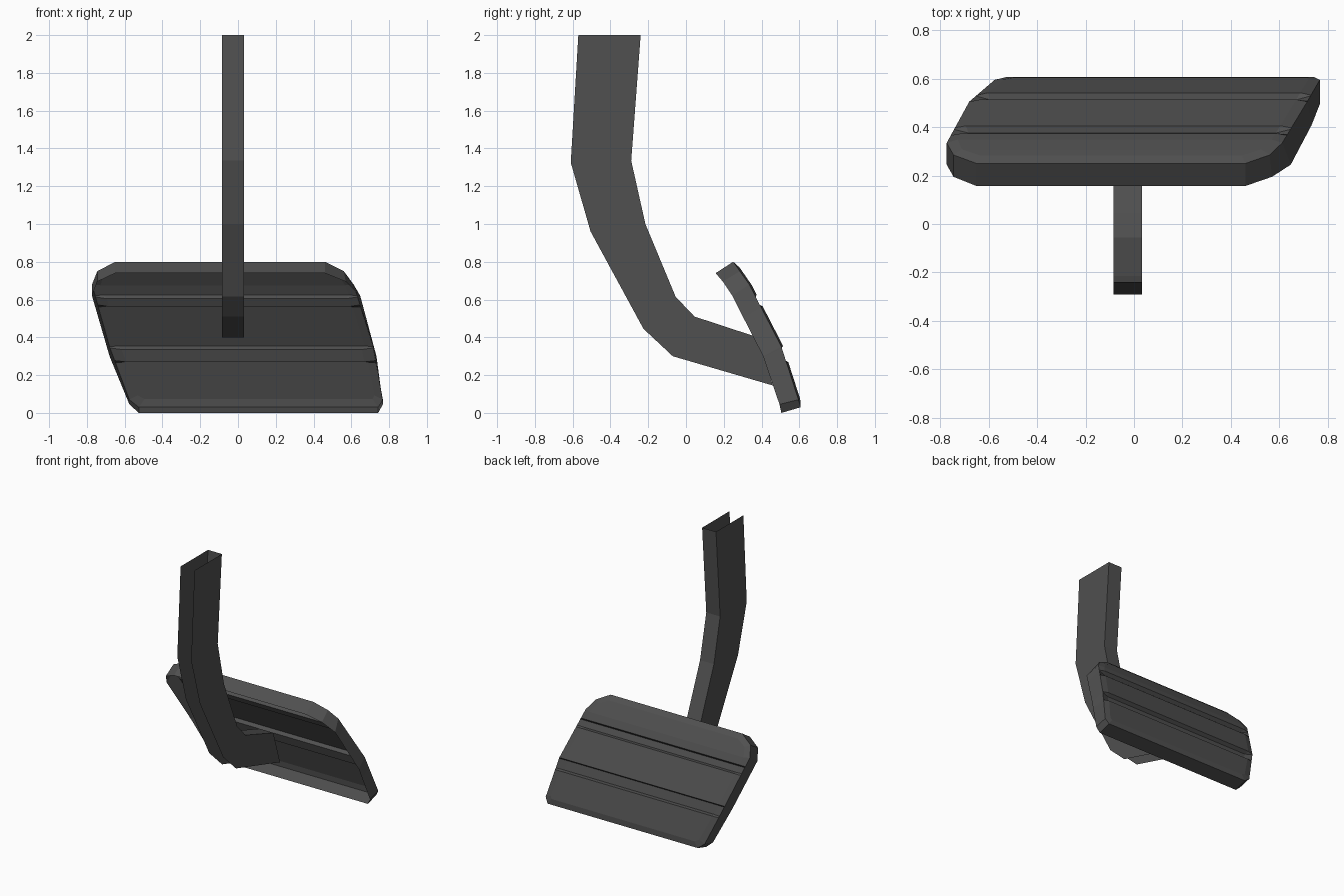
import bpy, bmesh
from mathutils import Vector

if "Cube" in bpy.data.objects:
    bpy.data.objects.remove(bpy.data.objects["Cube"])

dark = bpy.data.materials.new("dark_grey")
dark.diffuse_color = (0.08, 0.08, 0.08, 1)
dark.use_nodes = True
dark.node_tree.nodes["Principled BSDF"].inputs["Base Color"].default_value = dark.diffuse_color


def loft(name, rows, closed=False):
    """Skin a list of equally long point rows with quads."""
    bm = bmesh.new()
    grid = [[bm.verts.new(p) for p in row] for row in rows]
    for a, b in zip(grid, grid[1:]):
        for i in range(len(a) - 1):
            bm.faces.new((a[i], a[i + 1], b[i + 1], b[i]))
    return bm, grid


def finish(name, bm):
    bmesh.ops.recalc_face_normals(bm, faces=bm.faces)
    me = bpy.data.meshes.new(name)
    bm.to_mesh(me)
    bm.free()
    me.materials.append(dark)
    ob = bpy.data.objects.new(name, me)
    bpy.context.collection.objects.link(ob)
    return ob


# Pedal arm: folded channel, open towards the front and at the top
front = [(-0.57, 2), (-0.61, 1.325), (-0.505, 0.96), (-0.225, 0.445), (-0.07, 0.3), (0.46, 0.145)]
back = [(-0.24, 2), (-0.29, 1.335), (-0.215, 1.0), (-0.055, 0.615), (0.045, 0.51), (0.38, 0.4)]
xl, xr = -0.085, 0.032
arm_rows = [[(xl, *f), (xl, *b), (xr, *b), (xr, *f)] for f, b in zip(front, back)]
finish("pedal_arm", loft("pedal_arm", arm_rows)[0])

# Pad side rim stations: rear z, rear y, front z, front y, left x, rear right x, front right x
stations = [
    (0.80, 0.250, 0.740, 0.157, -0.650, 0.460, 0.460),
    (0.75, 0.285, 0.695, 0.195, -0.745, 0.560, 0.570),
    (0.68, 0.335, 0.620, 0.245, -0.773, 0.612, 0.647),
    (0.35, 0.505, 0.300, 0.408, -0.680, 0.715, 0.733),
    (0.07, 0.595, 0.045, 0.495, -0.575, 0.767, 0.767),
    (0.03, 0.607, 0.000, 0.505, -0.525, 0.742, 0.742),
]


def station(z):
    for a, b in zip(stations, stations[1:]):
        if z >= b[0] - 1e-6:
            t = (a[0] - z) / (a[0] - b[0])
            return [p + (q - p) * t for p, q in zip(a, b)]


# Pad rows: rim z, face z, face height (negative = groove floor), side inset
UP, DOWN = 0.01, -0.018
rows = [(0.80, 0.765, UP, 0.015), (0.75, 0.73, UP, 0.035), (0.68, 0.67, UP, 0.045)]
for top, bottom in ((0.62, 0.56), (0.35, 0.265)):
    rows += [(top, top, UP, 0.045), (top - 0.006, top - 0.006, DOWN, 0.06),
             (bottom + 0.012, bottom + 0.012, DOWN, 0.06), (bottom, bottom, UP, 0.045)]
rows += [(0.07, 0.09, UP, 0.045), (0.03, 0.07, UP, 0.03)]

pad_rows = []
for zr, zf, h, inset in rows:
    _, y, fz, fy, l, r, fr = station(zr)
    face_y = station(zf)[1]
    n = Vector((y - fy, zr - fz)).normalized() * h
    fyz = (face_y + n.x, zf + n.y)
    pad_rows.append([(l, fy, fz), (l, y, zr), (l + inset, *fyz),
                     (r - inset, *fyz), (r, y, zr), (fr, fy, fz)])

# Pedal pad: curved shell, hollow at the front
bm, grid = loft("pedal_pad", pad_rows)
for row in (grid[0], grid[-1]):          # close the top and bottom walls
    bm.faces.new((row[1], row[2], row[3], row[4]))
    bm.faces.new((row[0], row[1], row[4], row[5]))
finish("pedal_pad", bm)
